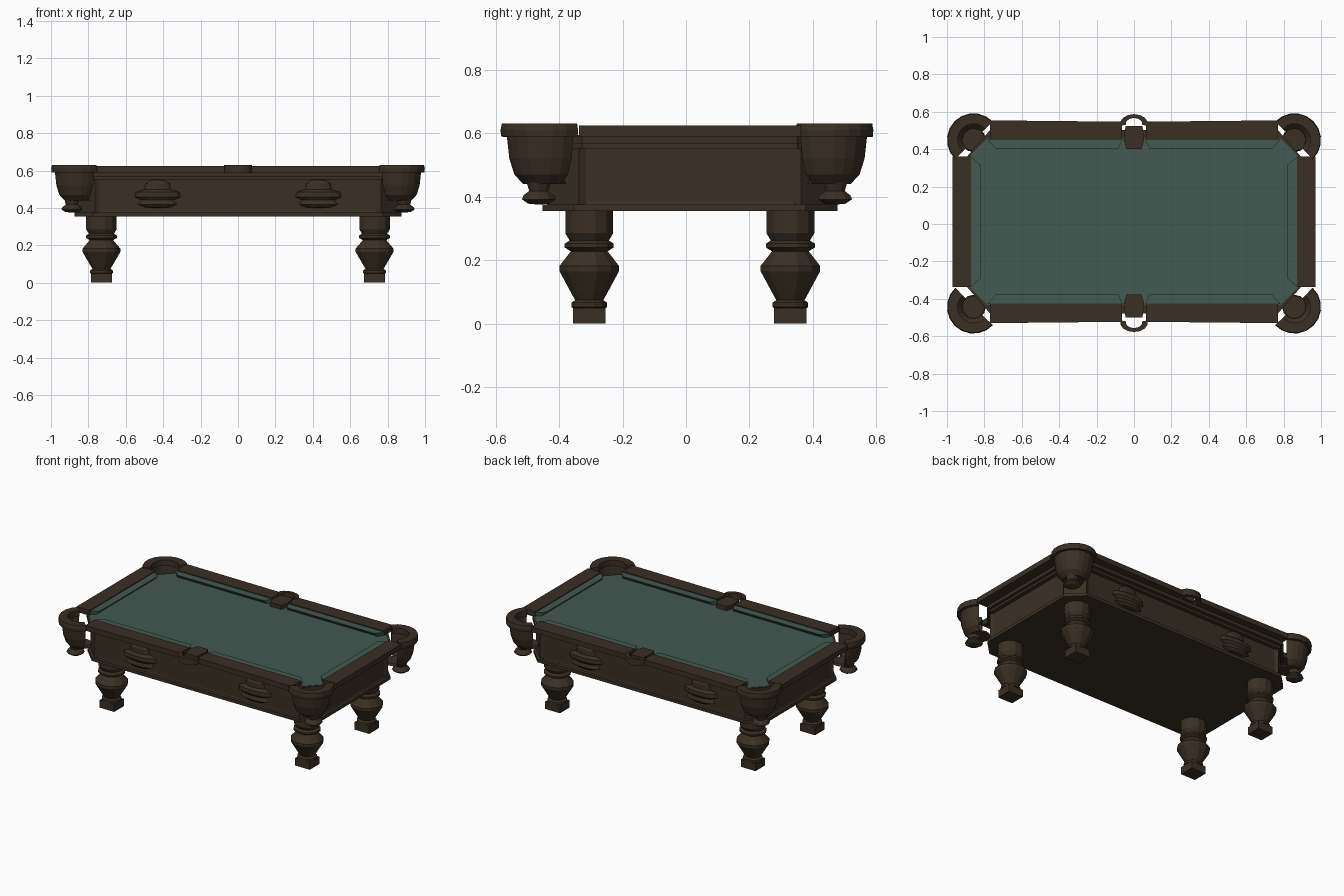
import bpy, bmesh, math
from mathutils import Vector

if "Cube" in bpy.data.objects:
    bpy.data.objects.remove(bpy.data.objects["Cube"])


def material(name, rgb):
    m = bpy.data.materials.new(name)
    m.use_nodes = True
    m.diffuse_color = (*rgb, 1)
    bsdf = m.node_tree.nodes["Principled BSDF"]
    bsdf.inputs["Base Color"].default_value = (*rgb, 1)
    bsdf.inputs["Roughness"].default_value = 0.8
    return m


wood = material("dark_wood", (0.042, 0.029, 0.018))
cloth = material("green_cloth", (0.056, 0.100, 0.084))
CY = 0.012   # the table sits slightly off the centre line


def finish(name, bm, mat):
    bmesh.ops.remove_doubles(bm, verts=bm.verts, dist=1e-5)
    bmesh.ops.dissolve_degenerate(bm, edges=bm.edges, dist=1e-5)
    bmesh.ops.recalc_face_normals(bm, faces=bm.faces)
    mesh = bpy.data.meshes.new(name)
    bm.to_mesh(mesh)
    bm.free()
    mesh.materials.append(mat)
    obj = bpy.data.objects.new(name, mesh)
    bpy.context.collection.objects.link(obj)
    return obj


def prism(name, low, z0, z1, mat, high=None, inset=None):
    """Solid between a low and a high plan outline, with optional sunk side panels."""
    bm = bmesh.new()
    a = [bm.verts.new((x, y + CY, z0)) for x, y in low]
    b = [bm.verts.new((x, y + CY, z1)) for x, y in (high or low)]
    n = len(a)
    bm.faces.new(a)
    bm.faces.new(b)
    sides = [bm.faces.new((a[i], a[(i + 1) % n], b[(i + 1) % n], b[i])) for i in range(n)]
    bmesh.ops.recalc_face_normals(bm, faces=bm.faces)
    if inset:
        big = [f for f in sides if max(map(abs, f.normal)) > 0.99]
        bmesh.ops.inset_individual(bm, faces=big, thickness=inset, depth=-0.012)
    return finish(name, bm, mat)


def octagon(x, y, cx=0.1, cy=0.1):
    """Rectangle outline with clipped corners."""
    return [(-x + cx, -y), (x - cx, -y), (x, -y + cy), (x, y - cy),
            (x - cx, y), (-x + cx, y), (-x, y - cy), (-x, -y + cy)]


def box(x0, x1, y0, y1):
    return [(x0, y0), (x1, y0), (x1, y1), (x0, y1)]


def revolve(name, profile, centre, mat, n=12, arc=None, sx=1, sy=1, turn=0):
    """Turn an (r, z) profile fully, or through an arc as a closed section."""
    bm = bmesh.new()
    a0, a1 = arc or (turn, turn + 360)
    rings = []
    for i in range(n + 1):
        t = math.radians(a0 + (a1 - a0) * i / n)
        rings.append([bm.verts.new((centre[0] + r * math.cos(t) * sx,
                                    centre[1] + r * math.sin(t) * sy, z)) for r, z in profile])
    m = len(profile)
    for p, q in zip(rings, rings[1:]):
        for j in range(m if arc else m - 1):
            k = (j + 1) % m
            bm.faces.new((p[j], p[k], q[k], q[j]))
    if arc:
        bm.faces.new(rings[0])
        bm.faces.new(rings[-1])
    return finish(name, bm, mat)


# Cabinet with sunk panels and mouldings
prism("cabinet", octagon(0.865, 0.45), 0.36, 0.575, wood, inset=0.032)
prism("base_moulding", octagon(0.875, 0.465), 0.355, 0.376, wood)
prism("lower_cornice", octagon(0.88, 0.465, 0.11, 0.125), 0.552, 0.572, wood)
prism("upper_cornice", octagon(0.90, 0.49, 0.13, 0.15), 0.568, 0.592, wood)
prism("bed_cloth", octagon(0.885, 0.445), 0.574, 0.594, cloth)

# Long rails and cushions, split by the side pockets
for sy, side in ((-1, "front"), (1, "back")):
    for sx, end in ((-1, "right"), (1, "left")):
        def flip(points):
            return [(x * sx, y * sy) for x, y in points]
        tag = f"{side}_{end}"
        prism(f"rail_{tag}", flip([(0.065, 0.438), (0.77, 0.438), (0.77, 0.542), (0.065, 0.535)]),
              0.59, 0.625, wood)
        prism(f"cushion_{tag}",
              flip([(0.075, 0.41), (0.75, 0.41), (0.77, 0.44), (0.06, 0.44)]), 0.592, 0.619, cloth,
              high=flip([(0.085, 0.388), (0.735, 0.388), (0.785, 0.44), (0.06, 0.44)]))

# Short rails and cushions
for sx, end in ((-1, "right"), (1, "left")):
    def flip(points):
        return [(x * sx, y) for x, y in points]
    prism(f"end_rail_{end}", flip(box(0.872, 0.97, -0.35, 0.35)), 0.59, 0.625, wood)
    prism(f"end_cushion_{end}",
          flip([(0.845, -0.32), (0.875, -0.345), (0.875, 0.345), (0.845, 0.32)]), 0.592, 0.619, cloth,
          high=flip([(0.822, -0.305), (0.875, -0.35), (0.875, 0.35), (0.822, 0.305)]))

# Turned profiles, bottom to top
LEG = [(0, 0.045), (0.045, 0.045), (0.058, 0.052), (0.058, 0.066), (0.046, 0.074), (0.058, 0.095),
       (0.097, 0.165), (0.097, 0.182), (0.06, 0.228), (0.08, 0.24), (0.08, 0.252),
       (0.064, 0.262), (0.078, 0.285), (0.078, 0.36), (0, 0.36)]
FINIAL = [(0, 0.375), (0.035, 0.378), (0.056, 0.392), (0.05, 0.405), (0.032, 0.418),
          (0.04, 0.445), (0, 0.445)]
POCKET_RIM = [(0.085, 0.59), (0.14, 0.59), (0.142, 0.61), (0.138, 0.63), (0.085, 0.63)]
POCKET_SHELL = [(0.122, 0.592), (0.114, 0.52), (0.098, 0.47), (0.07, 0.44), (0, 0.44),
                (0, 0.452), (0.062, 0.452), (0.088, 0.48), (0.1, 0.52), (0.108, 0.592)]
CARVING = [(0, 0.552), (0.035, 0.548), (0.065, 0.53), (0.07, 0.498), (0.118, 0.484),
           (0.122, 0.458), (0.085, 0.442), (0.105, 0.418), (0.06, 0.402), (0, 0.4)]

for sy, side in ((-1, "front"), (1, "back")):
    for sx, end in ((-1, "right"), (1, "left")):
        tag = f"{side}_{end}"
        # Turned leg on a square foot
        lx, ly = 0.73 * sx, 0.317 * sy
        revolve(f"leg_{tag}", LEG, (lx, ly + CY), wood, n=12, sx=1.08, turn=15)
        prism(f"foot_{tag}", box(lx - 0.055, lx + 0.055, ly - 0.051, ly + 0.051), 0, 0.05, wood)
        # Corner pocket: rim, tapered half shell and drop finial
        corner = (0.858 * sx, 0.447 * sy + 0.003)
        revolve(f"corner_pocket_rim_{tag}", POCKET_RIM, corner, wood, n=10,
                arc=(-47, 137), sx=sx, sy=sy)
        revolve(f"corner_pocket_shell_{tag}", POCKET_SHELL, corner, wood, n=10,
                arc=(-47, 137), sx=sx, sy=sy)
        revolve(f"pocket_floor_{tag}", [(0, 0.44), (0.066, 0.44), (0.06, 0.454), (0, 0.454)],
                corner, wood, n=12)
        revolve(f"pocket_finial_{tag}", FINIAL,
                (corner[0] + 0.03 * sx, corner[1] + 0.02 * sy), wood, n=10)
        # Carved ornament on the long panel
        revolve(f"carving_{tag}", CARVING, (0.43 * sx, 0.442 * sy + CY), wood, n=12, sy=0.32)

    # Side pocket: rim and throat pad
    revolve(f"side_pocket_rim_{side}",
            [(0.045, 0.588), (0.075, 0.588), (0.075, 0.63), (0.045, 0.63)],
            (0, 0.53 * sy + 0.005), wood, n=8, arc=(-10, 190), sy=0.7 * sy)
    pad = [(-0.04, 0.388), (0.04, 0.388), (0.055, 0.44), (0.045, 0.512), (-0.045, 0.512), (-0.055, 0.44)]
    prism(f"side_pocket_pad_{side}", [(x, y * sy) for x, y in pad], 0.59, 0.622, wood)
